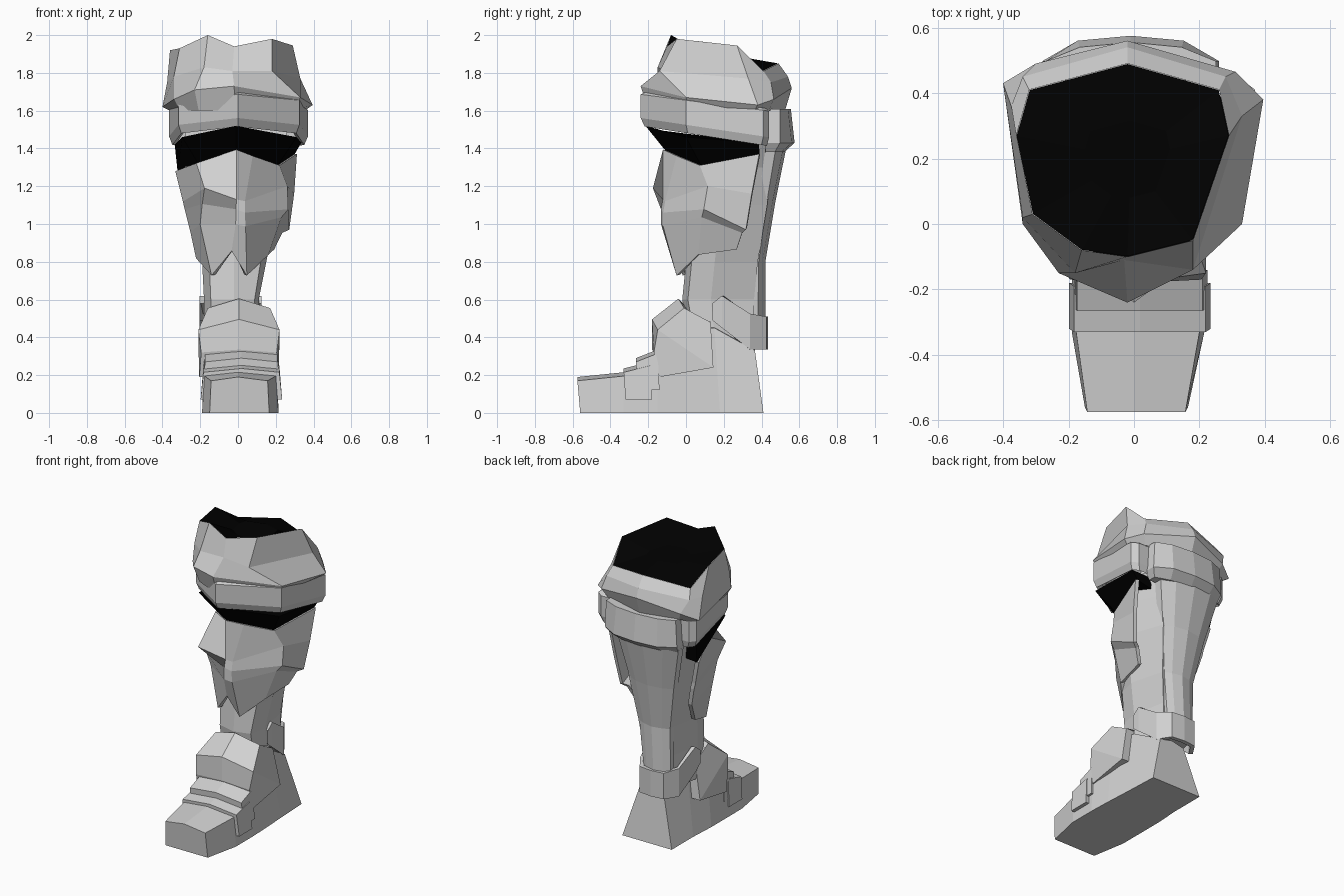
import bpy, bmesh

old = bpy.data.objects.get("Cube")
if old:
    bpy.data.objects.remove(old)


def material(name, v):
    m = bpy.data.materials.new(name)
    m.use_nodes = True
    m.diffuse_color = (v, v, v, 1)
    b = m.node_tree.nodes["Principled BSDF"]
    b.inputs["Base Color"].default_value = (v, v, v, 1)
    b.inputs["Roughness"].default_value = 0.8
    return m


GREY = material("plate grey", 0.64)
BLACK = material("lining black", 0.0)


def loft(name, rings, mat=GREY, closed=True, caps=(True, True), loop=False):
    """Skin a row of equal-length rings; loop joins the last ring to the first."""
    bm = bmesh.new()
    vs = [[bm.verts.new(p) for p in r] for r in rings]
    n = len(rings[0])
    pairs = list(zip(vs, vs[1:])) + ([(vs[-1], vs[0])] if loop else [])
    for a, b in pairs:
        for i in range(n if closed else n - 1):
            j = (i + 1) % n
            bm.faces.new((a[i], a[j], b[j], b[i]))
    if not loop:
        for use, ring in zip(caps, (vs[0], vs[-1])):
            if use:
                bm.faces.new(ring)
    bmesh.ops.recalc_face_normals(bm, faces=bm.faces)
    me = bpy.data.meshes.new(name)
    bm.to_mesh(me)
    bm.free()
    me.materials.append(mat)
    ob = bpy.data.objects.new(name, me)
    bpy.context.collection.objects.link(ob)
    return ob


def mirror_row(half, cx):
    """Half row ordered from outside to centre, mirrored about cx."""
    return [(cx + x, y, z) for x, y, z in half] + [(cx - x, y, z) for x, y, z in half[-2::-1]]


def inset(ring, s, z=None, c=(-0.01, 0.2)):
    """Shrink a ring about a vertical axis, optionally flattening it to height z."""
    return [(c[0] + (x - c[0]) * s, c[1] + (y - c[1]) * s, h if z is None else z) for x, y, h in ring]


def lift(ring, d):
    return [(x, y, z + d) for x, y, z in ring]


# Foot: stations of (y bottom, y top, left, right, height, top width factor)
stations = [(-.56, -.575, -.15, .165, .19, .95), (-.33, -.33, -.19, .215, .215, .93),
            (-.15, -.15, -.19, .215, .30, .95), (0, 0, -.19, .21, .46, .8),
            (.18, .15, -.18, .20, .47, .62), (.41, .365, -.18, .19, .35, .5)]
loft("foot", [[(l, yb, 0), (l * f, yt, h - .02), (.0, yt, h), (r * f, yt, h - .02), (r, yb, 0)]
              for yb, yt, l, r, h, f in stations])

# Overlapping plates across the instep: (front y, back y, front z, back z, bottom, half width)
for k, (y0, y1, z0, z1, zb, w) in enumerate([(-.33, -.19, .235, .27, .07, .216),
                                             (-.265, -.15, .29, .335, .12, .207)]):
    loft(f"instep_plate_{k + 1}",
         [mirror_row([(w, y + .01, zb), (w - .015, y, z - .02), (0, y, z)], .018)
          for y, z in ((y0, z0), (y1, z1))])

# Ankle guard
loft("ankle_guard", [mirror_row(r, .005) for r in (
    [(.21, -.14, .19), (.20, -.17, .32), (0, -.18, .335)],
    [(.212, .145, .24), (.215, -.15, .44), (0, -.18, .495)],
    [(.165, .13, .48), (.165, -.01, .555), (0, -.04, .605)],
    [(.14, .14, .48), (.13, .06, .5), (0, .03, .52)])])

# Leg column, widest at mid depth: (z, left, right, front y, back y)
leg = [(.38, -.18, .115, .02, .36), (.6, -.18, .11, -.02, .36), (.8, -.19, .15, 0, .38),
       (1.1, -.25, .21, .03, .43), (1.3, -.28, .24, .08, .45), (1.45, -.30, .27, .2, .47)]
loft("leg", [[(l * .75, b, z), (l, f * .6 + b * .4, z), (l * .8, f + .03, z), (-.02, f, z),
              (r * .8, f + .03, z), (r, f * .6 + b * .4, z), (r * .6, b, z)] for z, l, r, f, b in leg])


# Calf plate and cuff with a ridge down the back: (z, centre, half width, front y, back y)
def back_ring(z, cx, w, yf, yb):
    return mirror_row([(w, yf, z), (w, yf * .5 + yb * .5, z), (w * .6, yb - .015, z), (0, yb, z)], cx)


loft("calf_plate", [back_ring(*r) for r in (
    (.48, -.05, .10, .34, .42), (.8, -.035, .115, .35, .42), (1.1, -.04, .165, .38, .47),
    (1.4, -.045, .23, .42, .53))])
loft("back_cuff", [back_ring(*r) for r in (
    (1.38, -.02, .25, .42, .52), (1.43, -.01, .27, .42, .575), (1.61, -.01, .26, .44, .555))])

# Strap around the back of the ankle: (x, y, bottom, top)
path = [(.165, .14, .49, .58), (.165, .19, .45, .62), (.145, .34, .335, .525),
        (.09, .425, .335, .51), (0, .435, .335, .51)]
strap = [mirror_row([(p[0], p[1], p[i]) for p in path], -.04) for i in (2, 3)]
inner = [inset(r, .85, None, (-.04, .25)) for r in strap]
loft("ankle_strap", [strap[0], strap[1], inner[1], inner[0]], closed=False, loop=True)

# Shin plate: rows from the top edge to the lower points, with a stepped edge on one side
rows = [
    [(-.32, .34, 1.28), (-.21, .08, 1.32), (-.01, -.11, 1.39), (.07, -.04, 1.36), (.21, .08, 1.31), (.30, .39, 1.37)],
    [(-.28, .32, 1.12), (-.17, -.165, 1.19), (-.01, -.11, 1.13), (.03, -.10, 1.12), (.25, .12, 1.2), (.285, .35, 1.16)],
    [(-.27, .32, 1.08), (-.18, -.06, 1.11), (-.01, -.12, 1.08), (.03, -.11, 1.06), (.255, .10, 1.08), (.26, .32, .975)],
    [(-.24, .30, .96), (-.19, 0, 1.0), (-.01, -.12, 1.0), (.035, -.11, .99), (.22, .09, 1.04), (.225, .30, .96)],
    [(-.21, .22, .82), (-.13, -.01, .73), (-.03, -.06, .86), (.04, -.04, .73), (.15, .07, .84), (.18, .27, .87)]]
shin = loft("shin_plate", rows, closed=False, caps=(False, False))
mod = shin.modifiers.new("thickness", "SOLIDIFY")
mod.thickness = 0.025
mod.offset = 0

# Dark joint between shin and knee band
joint_top = [(-.335, .37, 1.42), (-.295, 0, 1.46), (-.01, -.215, 1.52), (.12, -.13, 1.495),
             (.31, 0, 1.46), (.335, .385, 1.43)]
loft("knee_joint", [rows[0], joint_top], BLACK)

# Knee band, sloping down towards the back, with a lip below
plan = [(-.33, .44), (-.365, .41), (-.315, .0), (0, -.24), (.325, .0), (.37, .41), (.33, .44)]
top = [(x, y, 1.655 - .13 * y) for x, y in plan]
low = [(x, y, 1.525 - .15 * y) for x, y in plan]
loft("knee_band", [lift(inset(top, .9), .02), top, low, lift(inset(low, .95), -.045),
                   lift(inset(low, .86), -.02)], caps=(False, False))

# Knee cop: faceted flare below an uneven rim
rim = [(-.32, .41, 1.81), (-.02, .49, 1.85), (.26, .41, 1.81), (.29, .27, 1.945), (.18, -.05, 1.98),
       (-.02, -.10, 1.94), (-.16, -.08, 2.0), (-.31, .03, 1.93), (-.36, .27, 1.92)]
mid = [(-.34, .45, 1.75), (-.02, .54, 1.78), (.28, .45, 1.75), (.33, .33, 1.77), (.18, -.14, 1.81),
       (-.03, -.11, 1.81), (-.18, -.15, 1.83), (-.34, .02, 1.78), (-.375, .36, 1.75)]
flare = [(-.30, .49, 1.66), (-.02, .56, 1.72), (.31, .465, 1.66), (.395, .38, 1.63), (.33, 0, 1.67),
         (-.02, -.24, 1.73), (-.23, -.15, 1.71), (-.34, 0, 1.66), (-.40, .43, 1.62)]
loft("knee_cop", [rim, mid, flare, inset(flare, .9, 1.6)], caps=(False, False))

# Dark fill closing the knee opening just below the rim
loft("knee_fill", [inset(rim, .995), inset(rim, .4, 1.88)], BLACK, caps=(False, True))
